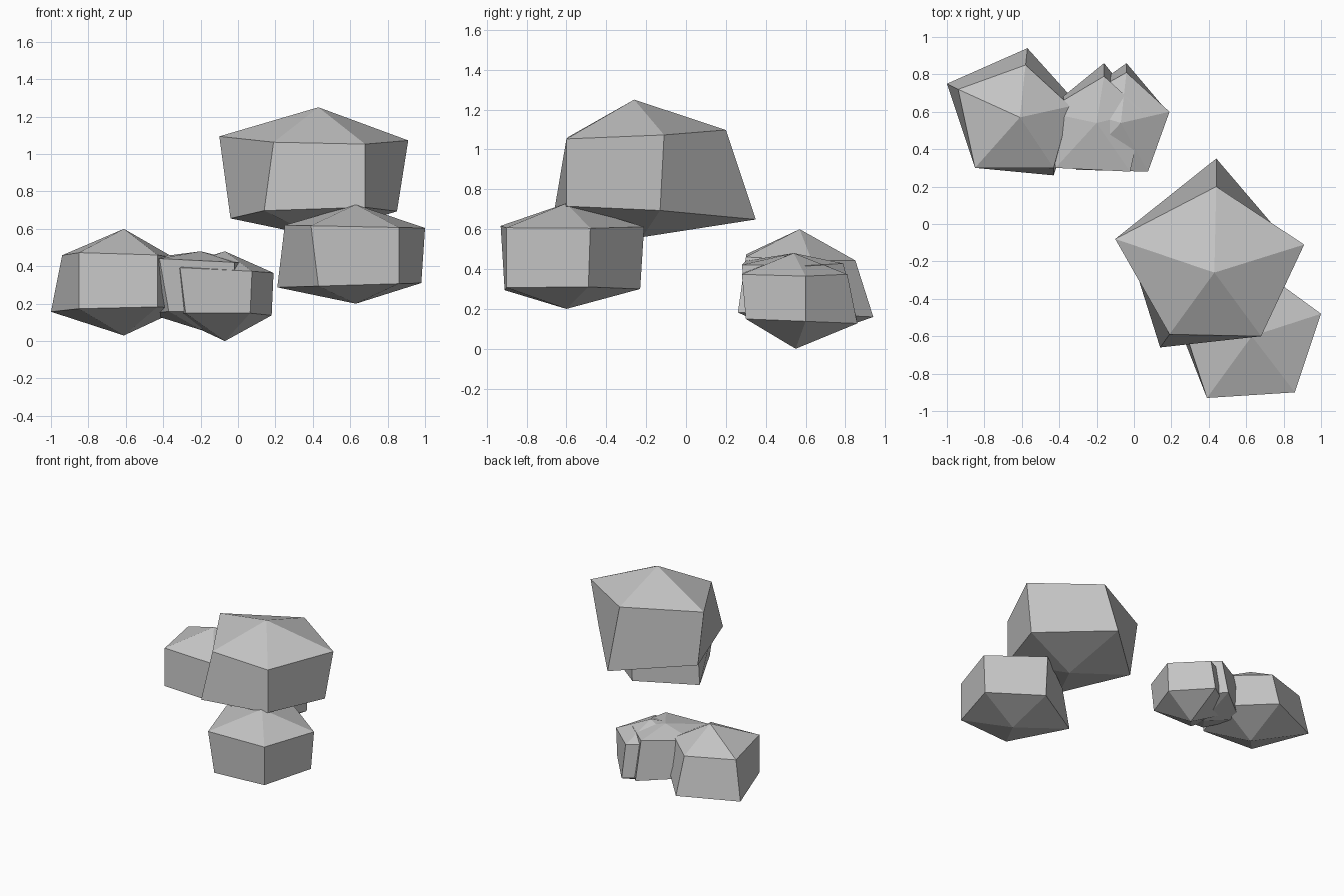
import bpy
import bmesh

default_cube = bpy.data.objects.get("Cube")
if default_cube:
    bpy.data.objects.remove(default_cube, do_unlink=True)

# One plain grey stone colour
GREY = (0.55, 0.55, 0.55, 1.0)
stone = bpy.data.materials.new("stone grey")
stone.use_nodes = True
stone.diffuse_color = GREY
shader = stone.node_tree.nodes["Principled BSDF"]
shader.inputs["Base Color"].default_value = GREY
shader.inputs["Roughness"].default_value = 0.9

# Corners run anticlockwise seen from above
LEFT, FRONT_LEFT, FRONT_RIGHT, RIGHT, BACK = range(5)


def make_boulder(name, peak, base, outline, shoulder, foot, moves):
    """Five-sided boulder: pointed peak and base joined by two tilted rings.

    shoulder and foot hold (height, slope along x, slope along y);
    moves shifts single foot corners away from the shoulder outline.
    """
    bm = bmesh.new()

    def ring(points, plane):
        height, slope_x, slope_y = plane
        return [bm.verts.new((x, y, height + slope_x * (x - peak[0])
                              + slope_y * (y - peak[1])))
                for x, y in points]

    lower_outline = []
    for corner, (x, y) in enumerate(outline):
        dx, dy = moves.get(corner, (0, 0))
        lower_outline.append((x + dx, y + dy))

    top = bm.verts.new(peak)
    bottom = bm.verts.new(base)
    upper = ring(outline, shoulder)
    lower = ring(lower_outline, foot)
    count = len(outline)
    for i in range(count):
        j = (i + 1) % count
        bm.faces.new((upper[i], upper[j], top))
        bm.faces.new((lower[i], lower[j], upper[j], upper[i]))
        bm.faces.new((lower[j], lower[i], bottom))
    bmesh.ops.recalc_face_normals(bm, faces=bm.faces[:])

    mesh = bpy.data.meshes.new(name)
    bm.to_mesh(mesh)
    bm.free()
    mesh.materials.append(stone)
    boulder = bpy.data.objects.new(name, mesh)
    bpy.context.collection.objects.link(boulder)
    return boulder


# Large raised boulder
make_boulder(
    "large_boulder",
    peak=(0.43, -0.26, 1.25), base=(0.42, -0.22, 0.56),
    outline=[(-0.1, -0.08), (0.19, -0.59), (0.68, -0.6),
             (0.91, -0.11), (0.44, 0.2)],
    shoulder=(1.075, -0.02, 0.05), foot=(0.685, 0.04, -0.06),
    moves={LEFT: (0.06, -0.01), FRONT_LEFT: (-0.05, -0.07),
           RIGHT: (-0.06, -0.02), BACK: (0, 0.15)})

# Boulder below it at the front
make_boulder(
    "front_boulder",
    peak=(0.63, -0.6, 0.73), base=(0.63, -0.6, 0.2),
    outline=[(0.25, -0.5), (0.39, -0.93), (0.86, -0.9),
             (1.0, -0.48), (0.63, -0.21)],
    shoulder=(0.612, -0.02, 0), foot=(0.3, 0.03, 0),
    moves={LEFT: (-0.04, 0.03), FRONT_LEFT: (0.04, 0.02),
           RIGHT: (-0.02, -0.01), BACK: (0, -0.02)})

# Back cluster of three overlapping boulders
make_boulder(
    "back_right_boulder",
    peak=(-0.61, 0.57, 0.6), base=(-0.61, 0.57, 0.03),
    outline=[(-0.94, 0.72), (-0.85, 0.3), (-0.43, 0.3),
             (-0.34, 0.63), (-0.58, 0.85)],
    shoulder=(0.455, -0.03, -0.04), foot=(0.17, 0.02, -0.03),
    moves={LEFT: (-0.06, 0.03), FRONT_RIGHT: (0, -0.04),
           RIGHT: (0.04, 0.01), BACK: (0.01, 0.09)})

make_boulder(
    "back_middle_boulder",
    peak=(-0.2, 0.54, 0.48), base=(-0.2, 0.54, 0.06),
    outline=[(-0.48, 0.6), (-0.42, 0.3), (-0.02, 0.28),
             (0.05, 0.6), (-0.16, 0.79)],
    shoulder=(0.43, -0.05, 0), foot=(0.15, 0, -0.04),
    moves={FRONT_LEFT: (0.05, 0.03), FRONT_RIGHT: (0, 0.03),
           BACK: (0, 0.07)})

make_boulder(
    "back_left_boulder",
    peak=(-0.07, 0.54, 0.48), base=(-0.07, 0.55, 0),
    outline=[(-0.36, 0.63), (-0.31, 0.29), (0.075, 0.28),
             (0.19, 0.6), (-0.04, 0.81)],
    shoulder=(0.378, -0.05, -0.01), foot=(0.14, 0, -0.04),
    moves={FRONT_LEFT: (0.03, 0.01), FRONT_RIGHT: (-0.01, 0.02),
           RIGHT: (-0.01, 0), BACK: (0, 0.05)})
